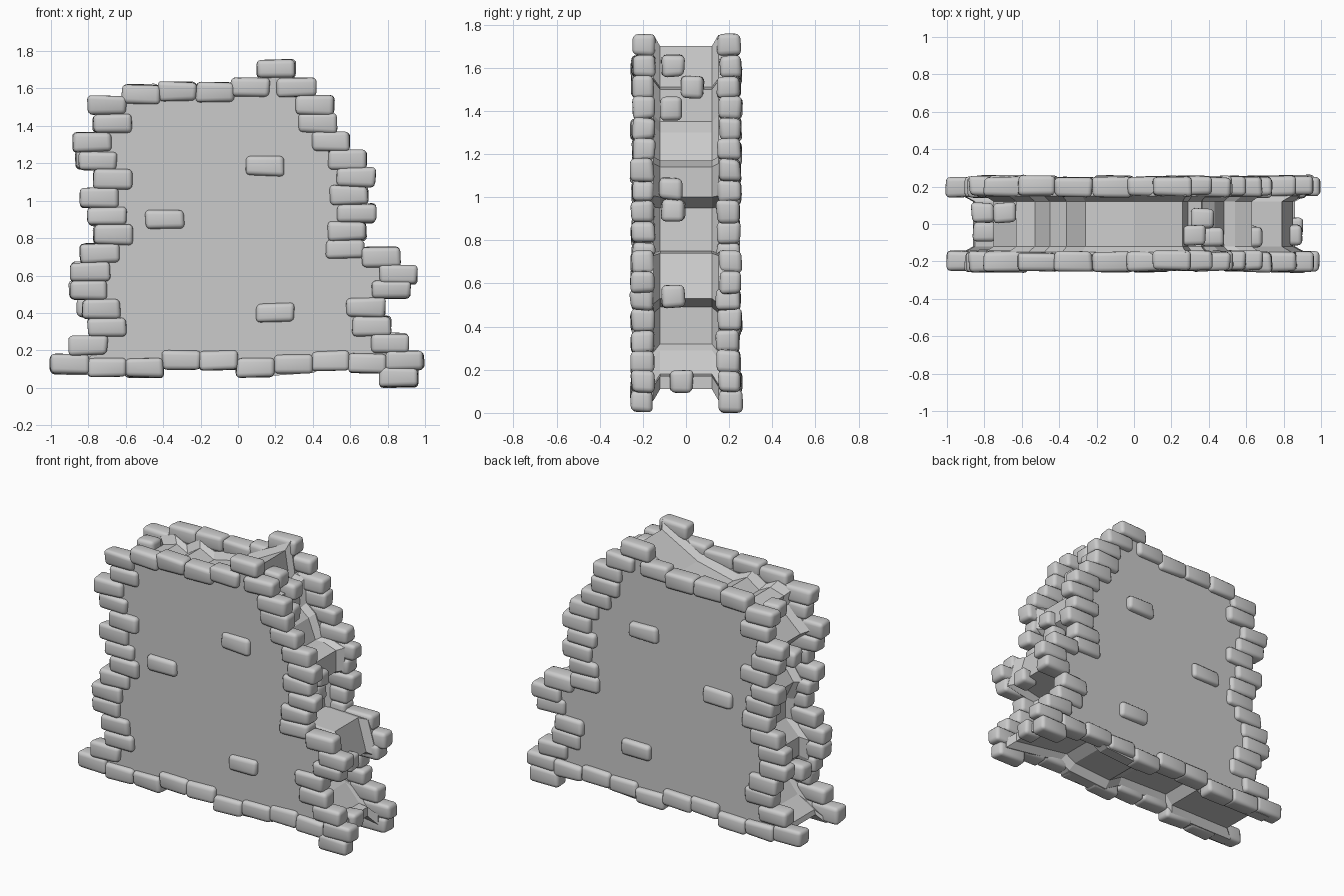
import bpy, bmesh, random
from mathutils import Vector, Matrix

random.seed(4)
if "Cube" in bpy.data.objects:
    bpy.data.objects.remove(bpy.data.objects["Cube"], do_unlink=True)


def make_material(name, value):
    mat = bpy.data.materials.new(name)
    mat.use_nodes = True
    colour = (value, value, value, 1)
    mat.diffuse_color = colour
    mat.node_tree.nodes["Principled BSDF"].inputs["Base Color"].default_value = colour
    return mat


stone = make_material("stone grey", 0.6)


def make_object(name, bm, smooth):
    bmesh.ops.recalc_face_normals(bm, faces=bm.faces)
    mesh = bpy.data.meshes.new(name)
    bm.to_mesh(mesh)
    bm.free()
    obj = bpy.data.objects.new(name, mesh)
    bpy.context.collection.objects.link(obj)
    mesh.materials.append(stone)
    if smooth:
        bpy.ops.object.select_all(action="DESELECT")
        obj.select_set(True)
        bpy.context.view_layer.objects.active = obj
        bpy.ops.object.shade_smooth_by_angle(angle=1.0)
    return obj


def add_brick(bm, x, y, z, width=0.206):
    """Add one worn brick with uneven corners and rounded edges."""
    part = bmesh.new()
    bmesh.ops.create_cube(part, size=1, matrix=Matrix.Diagonal((width, 0.106, 0.102, 1)))
    for v in part.verts:
        v.co += Vector([random.uniform(-0.007, 0.007) for _ in range(3)])
    bmesh.ops.bevel(part, geom=part.edges[:], offset=0.024, segments=3,
                    profile=0.5, affect="EDGES")
    bmesh.ops.translate(part, verts=part.verts, vec=(x, y, z))
    temp = bpy.data.meshes.new("temp")
    part.to_mesh(temp)
    part.free()
    bm.from_mesh(temp)
    bpy.data.meshes.remove(temp)


# Core outline in hundredths, clockwise from the peak
outline = [(26, 170), (29, 151), (36, 150), (37, 135), (43, 130), (48, 117),
           (54, 117), (63, 114), (63, 100), (53, 95), (55, 75), (79, 74),
           (85, 53), (66, 49), (66, 32), (70, 29), (80, 18), (86, 17), (86, 11),
           (45, 17), (38, 13), (10, 11), (0, 17), (-36, 18), (-41, 12),
           (-86, 12), (-85, 15), (-73, 22),
           (-63, 34), (-74, 48), (-74, 60), (-64, 70), (-64, 83), (-70, 95),
           (-62, 106), (-62, 116), (-75, 128), (-61, 141), (-63, 150),
           (-53, 153), (-45, 149), (-36, 155), (-26, 150), (0, 156)]
inner = [Vector((x, z)) / 100 for x, z in outline]
middle = Vector((0, 0.9))
outer = [middle + (p - middle) * 1.065 for p in inner]

# Wall core: recessed edge band flaring to two wider face panels
bm = bmesh.new()
rings = []
for y, points in ((-0.222, outer), (-0.15, outer), (-0.12, inner),
                  (0.12, inner), (0.15, outer), (0.222, outer)):
    rings.append([bm.verts.new((p.x, y, p.y)) for p in points])
for low, high in zip(rings, rings[1:]):
    for i in range(len(low)):
        bm.faces.new((low[i - 1], low[i], high[i], high[i - 1]))
bm.faces.new(rings[0])
bm.faces.new(rings[-1])
make_object("wall_core", bm, False)

# Brick centres in hundredths: left edge courses are evenly spaced upwards
left_x = [80, 70, 73, 80, 79, 74, 67, 70, 74, 67, 75, 78, 67, 70]
bricks = [(-x, 22.5 + 9.88 * i) for i, x in enumerate(left_x)]
# Right edge, from the top down
right_x = [31, 41, 42, 49, 58, 63, 59, 63, 58, 57]
bricks += [(x + 0.4, 160.5 - 9.6 * i) for i, x in enumerate(right_x)]
bricks += [(76.5, 70), (85.5, 60.5), (82, 52.5), (68.5, 43), (71.5, 33),
           (81, 24), (86, 5.5)]
# Bottom row
bottom_z = [12.5, 11, 10.5, 15, 14.5, 10.5, 13, 14.5, 13, 14.5]
bricks += [(-90 + 19.9 * i, z) for i, z in enumerate(bottom_z)]
# Top row and peak
bricks += [(-52, 157), (-32.5, 158.5), (-12, 158), (6.5, 160.5), (20.5, 170.5)]
# Loose bricks showing through the faces
bricks += [(-39, 90), (14.5, 118.5), (20, 40)]

for name, y in (("front_bricks", -0.2), ("back_bricks", 0.2)):
    bm = bmesh.new()
    for x, z in bricks:
        add_brick(bm, x / 100, y + random.uniform(-0.006, 0.006), z / 100)
    make_object(name, bm, True)

# Bricks poking out of the recessed edge band
bm = bmesh.new()
for x, y, z in [(32, -6, 161), (37, 3, 151), (42, -7, 141), (63, -7, 104),
                (60, -6, 94), (84, -6, 54), (84, -2, 14.5),
                (-69, 6, 150), (-81, 6, 122), (-80, -4, 43)]:
    add_brick(bm, x / 100, y / 100, z / 100, 0.12)
make_object("edge_bricks", bm, True)
